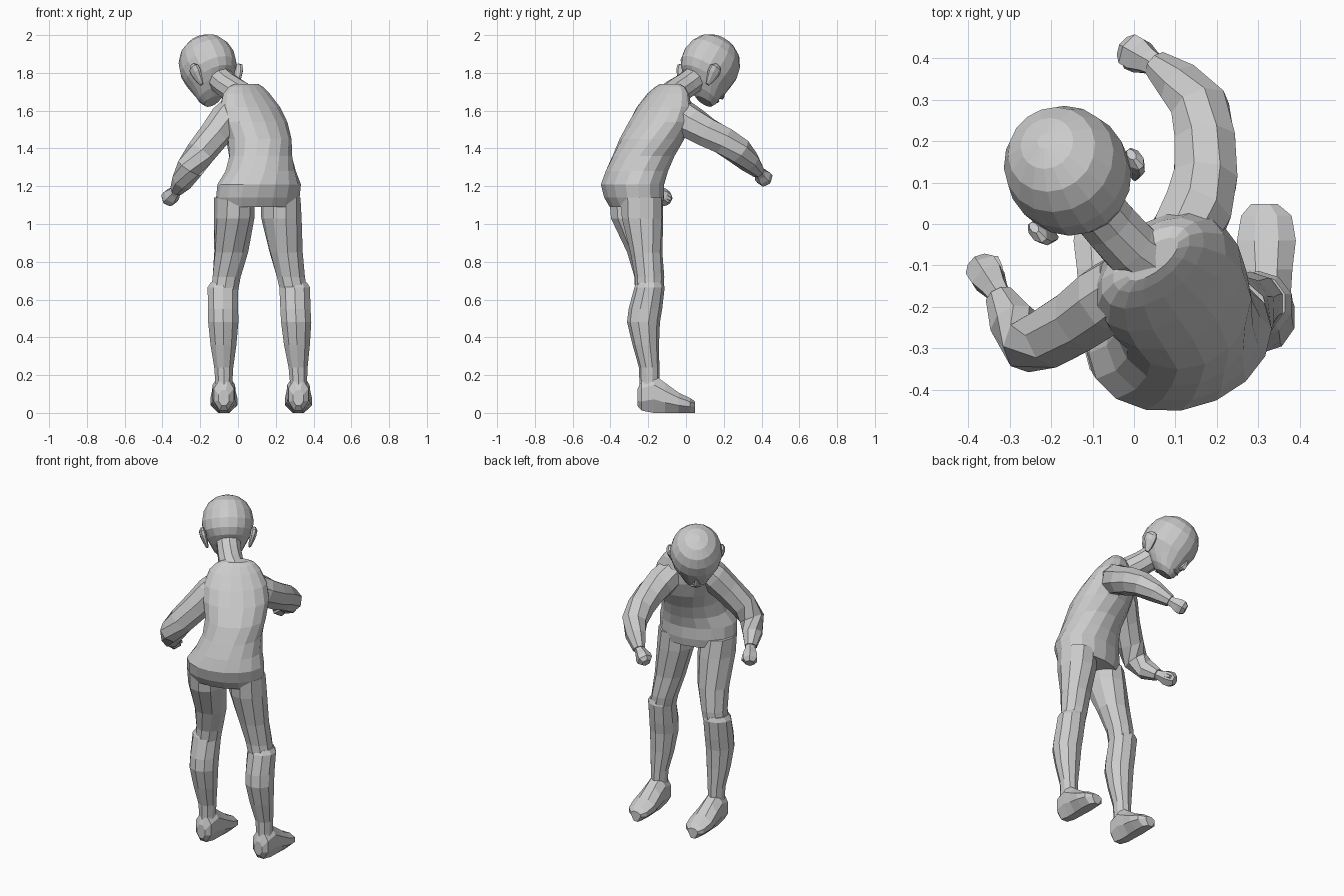
import bpy, bmesh, math
from mathutils import Vector as V, Matrix


def loft(name, rings, n):
    """Skin a closed tube over rings given as (centre, half-axis u, half-axis v)."""
    bm = bmesh.new()
    loops = []
    for c, u, v in rings:
        loops.append([bm.verts.new(c + u * math.cos(a) + v * math.sin(a))
                      for a in (2 * math.pi * (i + 0.5) / n for i in range(n))])
    for a, b in zip(loops, loops[1:]):
        for i in range(n):
            j = (i + 1) % n
            bm.faces.new((a[i], a[j], b[j], b[i]))
    bm.faces.new(loops[0])
    bm.faces.new(loops[-1])
    bmesh.ops.recalc_face_normals(bm, faces=bm.faces)
    me = bpy.data.meshes.new(name)
    bm.to_mesh(me)
    bm.free()
    ob = bpy.data.objects.new(name, me)
    bpy.context.collection.objects.link(ob)
    return ob


def slices(name, rows, n):
    """Horizontal sections: x, y, z, half width, half depth, yaw in degrees."""
    rings = []
    for x, y, z, w, d, yaw in rows:
        a = math.radians(yaw)
        rings.append((V((x, y, z)), V((math.cos(a), math.sin(a), 0)) * w,
                      V((-math.sin(a), math.cos(a), 0)) * d))
    return loft(name, rings, n)


def limb(name, rows, n):
    """Tube along a path: x, y, z, radius."""
    pts = [V(r[:3]) for r in rows]
    rings = []
    for i, p in enumerate(pts):
        t = (pts[min(i + 1, len(pts) - 1)] - pts[max(i - 1, 0)]).normalized()
        u = t.cross(V((0, 0, 1))).normalized()
        rings.append((p, u * rows[i][3], u.cross(t) * rows[i][3]))
    return loft(name, rings, n)


# Jumper body, bending forward and twisting towards -x
slices("jumper_body", [
    (.105, -.265, 1.09, .215, .135, 14),
    (.105, -.275, 1.14, .225, .155, 15),
    (.112, -.283, 1.21, .225, .165, 16),
    (.12, -.26, 1.28, .19, .165, 20),
    (.12, -.225, 1.36, .17, .165, 25),
    (.11, -.18, 1.45, .175, .17, 33),
    (.085, -.14, 1.54, .19, .15, 37),
    (.063, -.115, 1.62, .18, .12, 38),
    (.045, -.095, 1.69, .145, .082, 38),
    (.042, -.085, 1.725, .11, .055, 38),
    (.045, -.085, 1.742, .075, .03, 38)], 16)

# Sleeves
limb("right_sleeve", [
    (.11, -.04, 1.59, .085), (.15, .03, 1.535, .09), (.172, .11, 1.485, .083),
    (.172, .2, 1.44, .079), (.16, .28, 1.385, .074), (.115, .335, 1.33, .06),
    (.055, .385, 1.275, .036)], 8)
limb("left_sleeve", [
    (-.02, -.15, 1.6, .085), (-.065, -.18, 1.55, .09), (-.125, -.225, 1.47, .083),
    (-.2, -.272, 1.375, .078), (-.255, -.288, 1.295, .072), (-.292, -.24, 1.23, .06),
    (-.325, -.175, 1.18, .036)], 8)

# Fists with thumbs
for side, wrist, tip, thumb in (
        ("right", V((.06, .38, 1.28)), V((-.02, .425, 1.23)), V((-.015, .385, 1.24))),
        ("left", V((-.32, -.18, 1.185)), V((-.375, -.095, 1.125)), V((-.335, -.09, 1.135)))):
    limb(side + "_hand", [tuple(wrist.lerp(tip, t)) + (r,) for t, r in
                          ((0, .028), (.3, .034), (.6, .046), (.85, .046), (1.05, .028))], 6)
    limb(side + "_thumb", [tuple(wrist.lerp(thumb, t)) + (r,) for t, r in
                           ((.3, .016), (.8, .018), (1.1, .01))], 5)

# Legs: thigh, lower leg and foot share depth, shifted in x per side
thighs = {
    "left": [(-.02, -.29, 1.14, .105, .12, 15), (-.02, -.275, 1.03, .106, .125, 12),
             (-.036, -.22, .85, .092, .092, 5), (-.06, -.195, .72, .078, .078, 0),
             (-.075, -.195, .62, .074, .074, 0)],
    "right": [(.225, -.235, 1.14, .105, .115, 15), (.23, -.23, 1.03, .107, .112, 12),
              (.255, -.21, .85, .09, .085, 5), (.28, -.193, .72, .078, .078, 0),
              (.3, -.195, .62, .074, .074, 0)]}
for side, knee, ankle in (("left", -.08, -.075), ("right", .3, .32)):
    slices(side + "_thigh", thighs[side], 10)
    slices(side + "_lower_leg", [
        (knee + (ankle - knee) * t, y, z, w, d, 0) for t, y, z, w, d in (
            (0, -.19, .69, .068, .068), (0, -.193, .665, .085, .08),
            (.2, -.215, .55, .084, .089), (.4, -.225, .48, .084, .087),
            (.6, -.213, .36, .072, .07), (.9, -.195, .24, .053, .054),
            (1, -.193, .17, .048, .054), (1, -.193, .09, .05, .055))], 10)
    # Foot sections run from heel to toe
    foot = loft(side + "_foot", [
        (V((ankle + dx, y, z)), V((w, 0, 0)), V((0, 0, h))) for dx, y, z, w, h in (
            (0, -.258, .08, .03, .045), (0, -.235, .095, .057, .09),
            (0, -.17, .11, .064, .1), (0, -.11, .085, .068, .08),
            (0, -.04, .06, .077, .052), (0, .02, .046, .066, .036),
            (-.005, .048, .042, .035, .02))], 8)
    for v in foot.data.vertices:  # flatten the sole
        if v.co.z < .03:
            v.co.z = 0.0 if v.co.y > -.2 else .012

# Head frame: facing away to -x +y, nodding down
f = V((-.6, .8, 0))
side_ax = V((.8, .6, 0))
p = math.radians(35)
fwd = f * math.cos(p) - V((0, 0, 1)) * math.sin(p)
up = f * math.sin(p) + V((0, 0, 1)) * math.cos(p)
C = V((-.158, .125, 1.837))


def at(s, g, w):
    return C + side_ax * s + fwd * g + up * w


limb("neck", [(.035, -.09, 1.67, .075), (-.01, -.055, 1.7, .072),
              (-.06, 0, 1.735, .07), (-.11, .06, 1.78, .07)], 10)
loft("head", [(at(0, g, w), side_ax * hs, fwd * hd) for w, g, hs, hd in (
    (.165, 0, .02, .02), (.152, 0, .066, .072), (.12, 0, .109, .12), (.07, 0, .138, .15),
    (.01, 0, .149, .163), (-.045, 0, .141, .156), (-.085, .01, .118, .142),
    (-.12, .03, .097, .112), (-.15, .055, .077, .085), (-.175, .078, .043, .05))], 18)

# Nose and brow
loft("nose", [(at(0, g, w), side_ax * hs, fwd * hd) for w, g, hs, hd in (
    (-.035, .145, .01, .012), (-.075, .148, .015, .025), (-.095, .142, .024, .032),
    (-.108, .135, .014, .015))], 6)
loft("mouth", [(at(s, .135, -.132), fwd * r, up * r * .7) for s, r in (
    (-.035, .004), (-.015, .014), (.015, .014), (.035, .004))], 6)

# Ears, mirrored across the head
for sgn, label in ((1, "right_ear"), (-1, "left_ear")):
    loft(label, [(at(sgn * s, g, w), side_ax * hs, fwd * hd) for s, g, w, hs, hd in (
        (.12, -.03, -.14, .008, .012), (.128, -.035, -.115, .014, .024),
        (.14, -.045, -.08, .02, .036), (.147, -.05, -.05, .02, .036),
        (.147, -.048, -.03, .01, .018))], 8)
